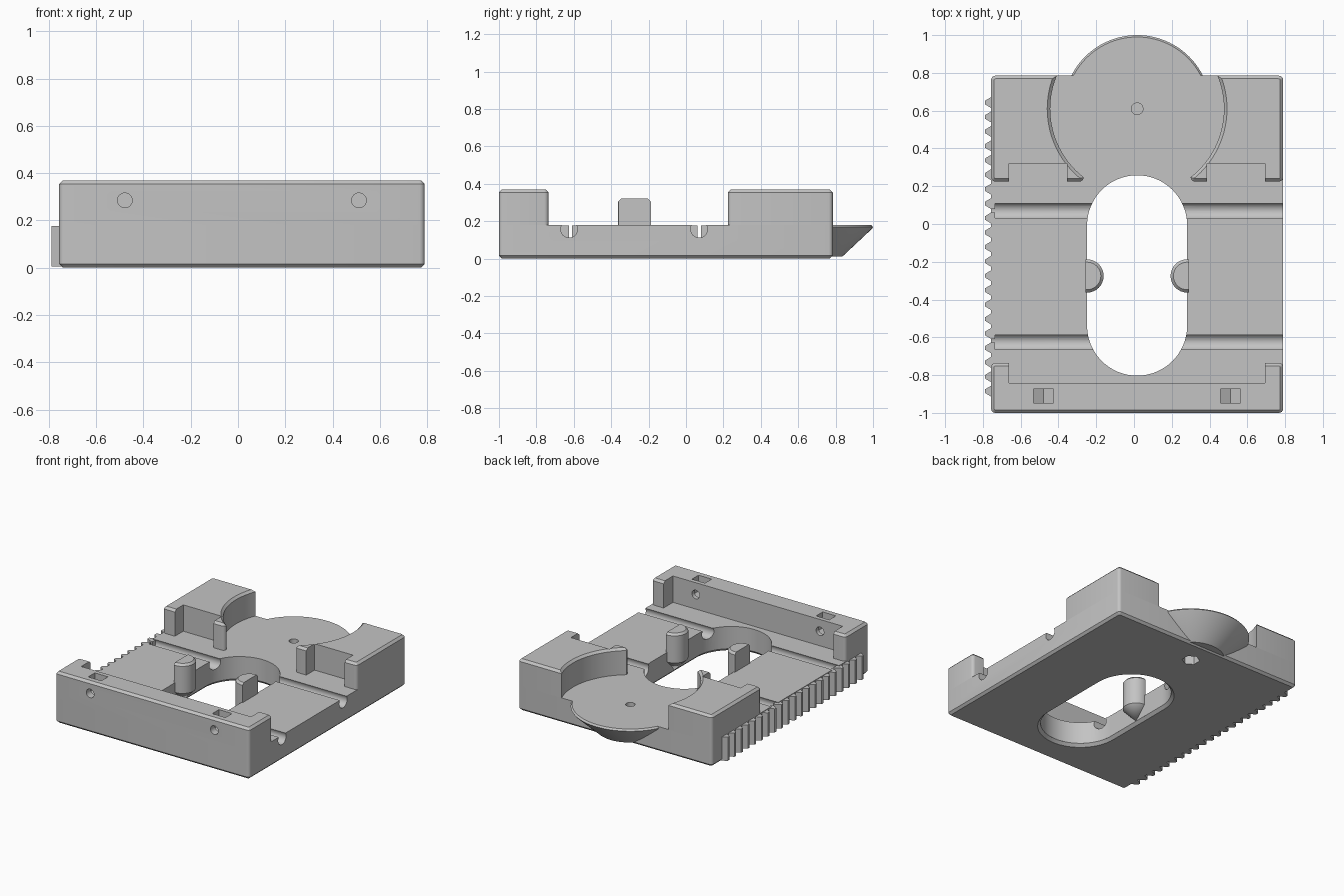
import bpy, bmesh
from math import pi, cos, sin, radians
from mathutils import Matrix

if "Cube" in bpy.data.objects:
    bpy.data.objects.remove(bpy.data.objects["Cube"], do_unlink=True)

CX = 0.0165                     # centre line of the plate
HALF, FRONT, BACK = 0.773, -1.0, 0.785
DECK, TOP, CH = 0.18, 0.37, 0.016
DISC_Y, WELL_R = 0.61, 0.46

grey = bpy.data.materials.new("plain grey")
grey.use_nodes = True
grey.diffuse_color = (0.55, 0.55, 0.55, 1)
grey.node_tree.nodes["Principled BSDF"].inputs["Base Color"].default_value = (0.55, 0.55, 0.55, 1)


def finish(name, bm):
    bmesh.ops.recalc_face_normals(bm, faces=bm.faces)
    mesh = bpy.data.meshes.new(name)
    bm.to_mesh(mesh)
    bm.free()
    mesh.materials.append(grey)
    ob = bpy.data.objects.new(name, mesh)
    bpy.context.collection.objects.link(ob)
    return ob


def prism(name, pts, z0, z1, bottom=0, top=0, corner=0):
    """Extrude an outline; round its sharp corners and chamfer its rims."""
    bm = bmesh.new()
    face = bm.faces.new([bm.verts.new((x, y, z0)) for x, y in pts])
    ext = bmesh.ops.extrude_face_region(bm, geom=[face])
    bmesh.ops.translate(bm, vec=(0, 0, z1 - z0),
                        verts=[v for v in ext["geom"] if isinstance(v, bmesh.types.BMVert)])
    bmesh.ops.recalc_face_normals(bm, faces=bm.faces)
    if corner:
        sharp = [e for e in bm.edges if abs(e.verts[0].co.z - e.verts[1].co.z) > 1e-4]
        bmesh.ops.bevel(bm, geom=sharp, offset=corner, segments=4, profile=0.5, affect='EDGES')
    for z, size in ((z0, bottom), (z1, top)):
        if size:
            rim = [e for e in bm.edges if all(abs(v.co.z - z) < 1e-5 for v in e.verts)]
            bmesh.ops.bevel(bm, geom=rim, offset=size, segments=1, affect='EDGES')
    return finish(name, bm)


def rect(x0, x1, y0, y1):
    return [(x0, y0), (x1, y0), (x1, y1), (x0, y1)]


def box(x0, x1, y0, y1, z0, z1):
    return prism("cutter", rect(x0, x1, y0, y1), z0, z1)


def cone(loc, r1, r2, depth, axis='Z', sides=32):
    bm = bmesh.new()
    turn = {'X': Matrix.Rotation(pi / 2, 4, 'Y'), 'Y': Matrix.Rotation(pi / 2, 4, 'X'),
            'Z': Matrix.Identity(4)}[axis]
    bmesh.ops.create_cone(bm, cap_ends=True, segments=sides, radius1=r1, radius2=r2, depth=depth,
                          matrix=Matrix.Translation(loc) @ turn)
    return finish("cutter", bm)


def lathe(name, profile, x, y, steps):
    """Spin a radius/height profile about a vertical axis."""
    bm = bmesh.new()
    verts = [bm.verts.new((r, 0, z)) for r, z in profile]
    edges = [bm.edges.new(p) for p in zip(verts, verts[1:])]
    bmesh.ops.spin(bm, geom=verts + edges, cent=(0, 0, 0), axis=(0, 0, 1), angle=2 * pi, steps=steps)
    bmesh.ops.remove_doubles(bm, verts=bm.verts, dist=1e-5)
    bmesh.ops.translate(bm, verts=bm.verts, vec=(x, y, 0))
    return finish(name, bm)


def cut(ob, *tools):
    for tool in tools:
        mod = ob.modifiers.new("cut", 'BOOLEAN')
        mod.operation, mod.solver, mod.object = 'DIFFERENCE', 'EXACT', tool
        bpy.context.view_layer.objects.active = ob
        bpy.ops.object.modifier_apply(modifier=mod.name)
        bpy.data.objects.remove(tool, do_unlink=True)


def capsule(r, y0=-0.538, y1=-0.007, n=32):
    ends = [(y1, i) for i in range(n + 1)] + [(y0, i + n) for i in range(n + 1)]
    return [(CX + r * cos(pi * i / n), y + r * sin(pi * i / n)) for y, i in ends]


parts = []

# Base plate with oval opening, wire grooves, blind pivot hole and nut recess
base = prism("base_plate", rect(CX - HALF, CX + HALF, FRONT, BACK), 0, DECK, bottom=CH, corner=0.022)
cut(base, prism("cutter", capsule(0.265), -0.1, 0.3),
    prism("cutter", capsule(0.285), -0.1, 0.02, top=0.0199))
for y in (0.07, -0.625):
    cut(base, cone((CX, y, 0.157), 0.045, 0.045, 2, 'X'))
cut(base, cone((CX, DISC_Y, 0.2), 0.031, 0.031, 0.2),
    cone((CX, DISC_Y, 0), 0.06, 0.06, 0.18, sides=6))
parts.append(base)

# Round overhanging lip behind the plate
lip = lathe("rear_lip", [(0, 0.01), (0.225, 0.01), (0.385, 0.16), (0.39, 0.168), (0.38, DECK), (0, DECK)],
            CX, DISC_Y, 96)
cut(lip, box(CX - 0.6, CX + 0.6, 0, BACK - 0.02, -0.1, 0.4))
parts.append(lip)

# Front wall with returned ends, screw holes and nut slots
wall = prism("front_wall", rect(CX - HALF, CX + HALF, FRONT, -0.735), DECK, TOP, top=CH, corner=0.022)
cut(wall, box(CX - 0.677, CX + 0.677, -0.842, -0.6, 0.1, 0.5))
for side in (-1, 1):
    x = CX + side * 0.495
    cut(wall, cone((x, -0.92, 0.285), 0.031, 0.031, 0.4, 'Y'),
        cone((x, -0.91, 0.285), 0.0606, 0.0606, 0.075, 'Y', sides=6),
        box(x - 0.0525, x + 0.0525, -0.9475, -0.8725, 0.285, 0.5))
parts.append(wall)

# Rear corner blocks: chamfered, hollowed by the round well, notched in front
for side, label in ((1, "left"), (-1, "right")):
    xs = sorted((CX + side * 0.283, CX + side * HALF))
    block = prism(label + "_rear_block", rect(*xs, 0.225, BACK), DECK, TOP, top=CH, corner=0.022)
    notch = sorted((CX + side * 0.37, CX + side * 0.677))
    cut(block, cone((CX, DISC_Y, 0.3), WELL_R, WELL_R, 0.6, sides=96),
        cone((CX, DISC_Y, TOP - 2 * CH + 0.05), WELL_R - CH, WELL_R - CH + 0.1, 0.1, sides=96),
        box(*notch, 0.1, 0.32, 0.1, 0.5))
    parts.append(block)

# Half-round posts with tapered feet on the opening's sides
for side, label in ((1, "left"), (-1, "right")):
    x = CX + side * 0.265
    post = lathe(label + "_post", [(0, 0.02), (0.088, 0.11), (0.088, 0.305), (0.073, 0.32), (0, 0.32)],
                 x, -0.275, 32)
    xs = sorted((x + side * 0.009, x + side * 0.3))
    cut(post, box(*xs, -0.6, 0.1, -0.1, 0.5))
    parts.append(post)

# Toothed rack on the right edge
edge = CX - HALF
for i in range(21):
    y = 0.643 - i * 0.0764
    tooth = [(edge + 0.02, y - 0.029), (edge, y - 0.029), (edge - 0.033, y - 0.009),
             (edge - 0.033, y + 0.009), (edge, y + 0.029), (edge + 0.02, y + 0.029)]
    parts.append(prism(f"rack_tooth_{i + 1}", tooth, 0.005, 0.176))

# Smooth round surfaces, keep crisp edges
bpy.ops.object.select_all(action='DESELECT')
for ob in parts:
    ob.select_set(True)
bpy.context.view_layer.objects.active = base
bpy.ops.object.shade_smooth_by_angle(angle=radians(30))
